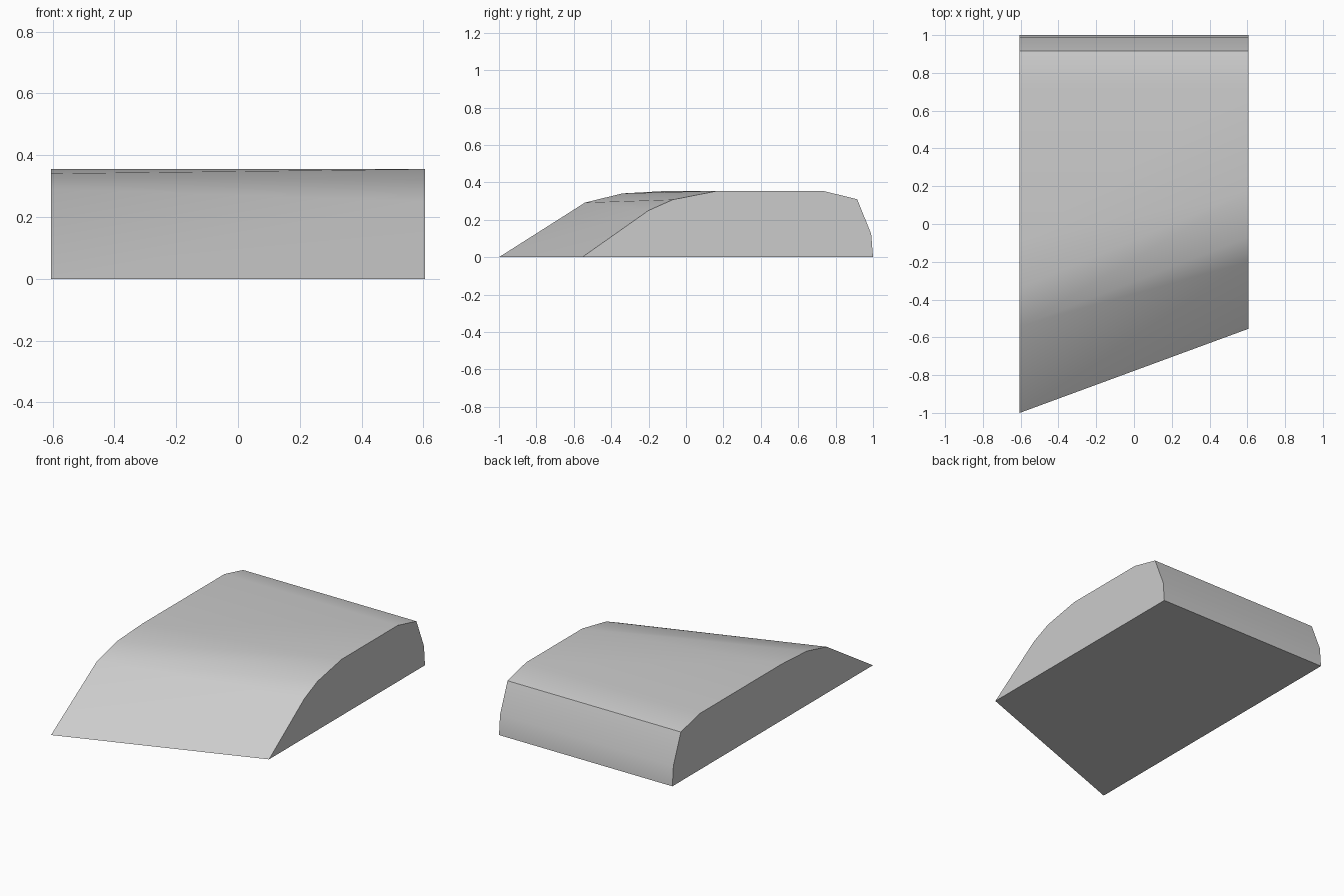
import bpy
import bmesh
import math

cube = bpy.data.objects.get("Cube")
if cube:
    bpy.data.objects.remove(cube)

HALF_WIDTH = 0.605

# Side profiles as (y, z), front to back; the rear points are shared
REAR = [(0.73, 0.355), (0.915, 0.31), (0.99, 0.125), (1.0, 0.0)]
RIGHT = [(-1.0, 0.0), (-0.54, 0.292), (-0.34, 0.341), (-0.09, 0.355)] + REAR
LEFT = [(-0.555, 0.0), (-0.2, 0.25), (-0.07, 0.308), (0.17, 0.355)] + REAR

# Steps of the skin: which side moves on to its next profile point
STEPS = ["L", "R", "L", "L", "R", "R"] + ["both"] * len(REAR)

bm = bmesh.new()
right = [bm.verts.new((-HALF_WIDTH, y, z)) for y, z in RIGHT]
left = [bm.verts.new((HALF_WIDTH, y, z)) for y, z in LEFT]

# Skin stretched between the two profiles
r = l = 0
for step in STEPS:
    face = [right[r], left[l]]
    if step != "R":
        l += 1
        face.append(left[l])
    if step != "L":
        r += 1
        face.append(right[r])
    bm.faces.new(face)

# Flat sides and underside
bm.faces.new(right)
bm.faces.new(left)
bm.faces.new((right[0], left[0], left[-1], right[-1]))
bmesh.ops.recalc_face_normals(bm, faces=bm.faces)

mesh = bpy.data.meshes.new("wedge_body")
bm.to_mesh(mesh)
bm.free()
body = bpy.data.objects.new("wedge_body", mesh)
bpy.context.collection.objects.link(body)

# Material
grey = bpy.data.materials.new("light_grey")
grey.use_nodes = True
grey.diffuse_color = (0.6, 0.6, 0.6, 1)
grey.node_tree.nodes["Principled BSDF"].inputs["Base Color"].default_value = (0.6, 0.6, 0.6, 1)
mesh.materials.append(grey)

# Smooth top with crisp borders
bpy.ops.object.select_all(action="DESELECT")
body.select_set(True)
bpy.context.view_layer.objects.active = body
bpy.ops.object.shade_smooth_by_angle(angle=math.radians(35))
weighted = body.modifiers.new("weighted_normals", "WEIGHTED_NORMAL")
weighted.keep_sharp = True
